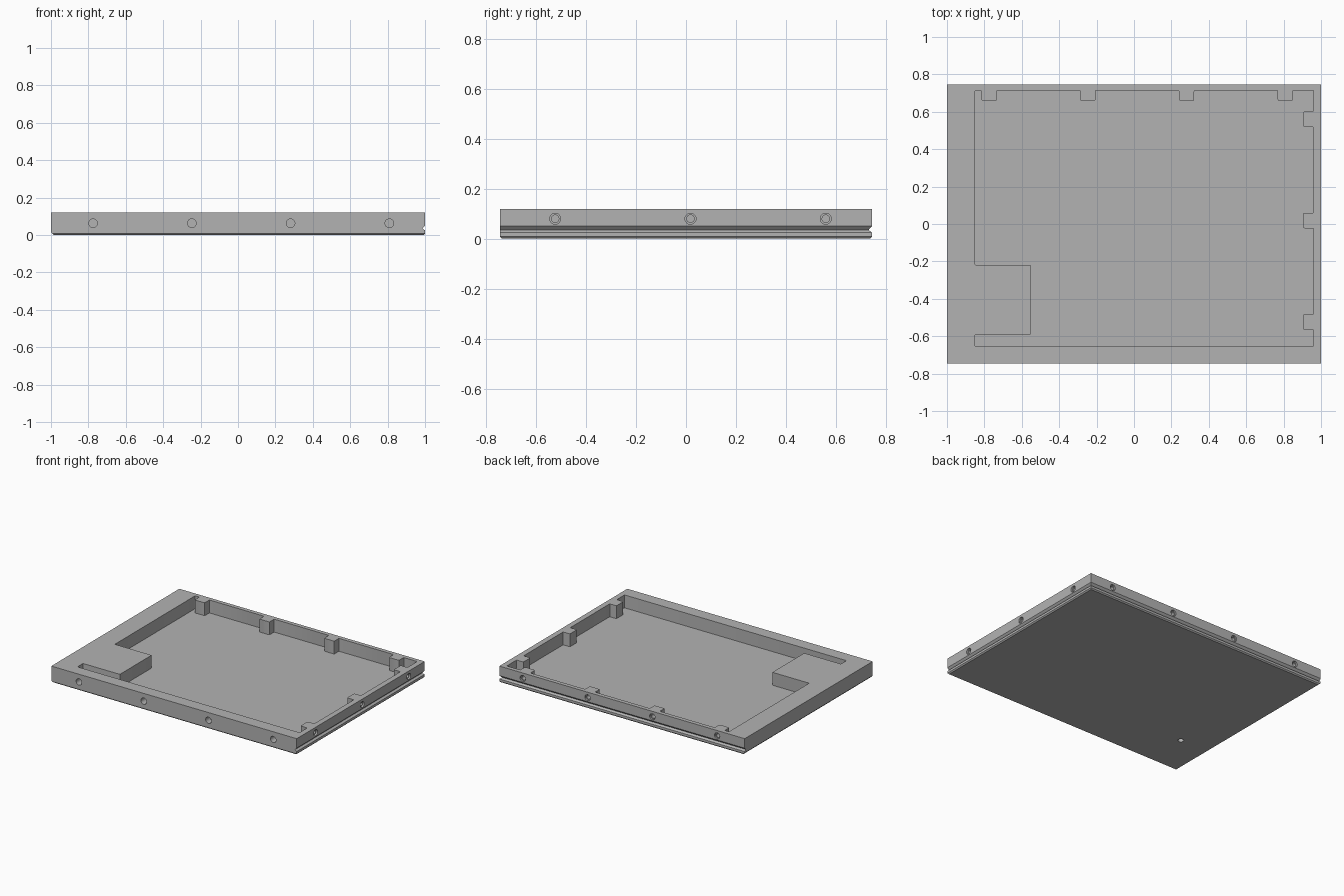
import bpy, bmesh, math
from mathutils import Matrix, Vector

cube = bpy.data.objects.get("Cube")
if cube:
    bpy.data.objects.remove(cube, do_unlink=True)

# Main sizes
HX, HY, TOP, FLOOR = 1.0, 0.745, 0.12, 0.025
LEFT, RIGHT, FRONT, BACK = -0.85, 0.96, -0.655, 0.715
BOSS, BOSS_HALF = 0.055, 0.041
HOLES_X = [-0.775 + 0.528 * i for i in range(4)]
HOLES_Y = [0.56 - 0.542 * i for i in range(3)]

grey = bpy.data.materials.new("plain_grey")
grey.use_nodes = True
colour = (0.45, 0.45, 0.45, 1)
grey.diffuse_color = colour
grey.node_tree.nodes["Principled BSDF"].inputs["Base Color"].default_value = colour


def finish(name, bm):
    bmesh.ops.recalc_face_normals(bm, faces=bm.faces)
    mesh = bpy.data.meshes.new(name)
    bm.to_mesh(mesh)
    bm.free()
    mesh.materials.append(grey)
    obj = bpy.data.objects.new(name, mesh)
    bpy.context.collection.objects.link(obj)
    return obj


def cut(body, cutter):
    mod = body.modifiers.new("cut", "BOOLEAN")
    mod.operation, mod.solver, mod.object = "DIFFERENCE", "EXACT", cutter
    bpy.context.view_layer.objects.active = body
    bpy.ops.object.modifier_apply(modifier=mod.name)
    bpy.data.objects.remove(cutter, do_unlink=True)


def drill(body, spot, axis, radius, depth):
    """Blind round hole, sunk along the axis from a point on the surface."""
    axis = Vector(axis)
    turn = axis.to_track_quat("Z", "Y").to_matrix().to_4x4()
    bm = bmesh.new()
    bmesh.ops.create_cone(bm, cap_ends=True, segments=32, radius1=radius, radius2=radius,
                          depth=depth * 2, matrix=Matrix.Translation(spot) @ turn)
    cut(body, finish("drill_cutter", bm))


# Body: stacked rectangles; each row is z, then insets at left, front, right and back edge
rows = [
    (0.0, 0.015, 0.008, 0.008, 0.008),
    (0.008, 0.007, 0, 0, 0),
    (0.015, 0, 0, 0, 0),
    (0.025, 0, 0, 0, 0),
    (0.035, 0, 0, 0.014, 0.014),
    (0.05, 0, 0, 0, 0),
    (TOP, 0, 0, 0, 0),
]
bm = bmesh.new()
rings = []
for z, w, s, e, n in rows:
    x0, x1, y0, y1 = -HX + w, HX - e, -HY + s, HY - n
    rings.append([bm.verts.new((x, y, z)) for x, y in ((x0, y0), (x1, y0), (x1, y1), (x0, y1))])
for low, high in zip(rings, rings[1:]):
    for i in range(4):
        j = (i + 1) % 4
        bm.faces.new((low[i], low[j], high[j], high[i]))
bm.faces.new(rings[0])
bm.faces.new(rings[-1])
tray = finish("tray_body", bm)

# Pocket outline, leaving bosses on two walls and a block at the left
outline = [(LEFT, FRONT), (RIGHT, FRONT)]
for y in reversed(HOLES_Y):
    a, b = y - BOSS_HALF, y + BOSS_HALF
    outline += [(RIGHT, a), (RIGHT - BOSS, a), (RIGHT - BOSS, b), (RIGHT, b)]
outline.append((RIGHT, BACK))
for x in reversed(HOLES_X):
    a, b = x + BOSS_HALF, x - BOSS_HALF
    outline += [(a, BACK), (a, BACK - BOSS), (b, BACK - BOSS), (b, BACK)]
outline += [(LEFT, BACK), (LEFT, -0.22), (-0.55, -0.22), (-0.55, -0.59), (LEFT, -0.59)]

bm = bmesh.new()
base = bm.faces.new([bm.verts.new((x, y, FLOOR)) for x, y in outline])
sides = bmesh.ops.extrude_face_region(bm, geom=[base])
bmesh.ops.translate(bm, vec=(0, 0, 0.2), verts=[v for v in sides["geom"] if isinstance(v, bmesh.types.BMVert)])
upright = [e for e in bm.edges if abs(e.verts[0].co.z - e.verts[1].co.z) > 0.1]
bmesh.ops.bevel(bm, geom=upright, offset=0.006, segments=2, profile=0.5, affect="EDGES")
cut(tray, finish("pocket_cutter", bm))

# Plain holes in the front, stepped holes in the right and back edges
for x in HOLES_X:
    drill(tray, (x, -HY, 0.063), (0, 1, 0), 0.023, 0.05)
stepped = [((x, HY, 0.08), (0, 1, 0)) for x in HOLES_X] + [((HX, y, 0.08), (1, 0, 0)) for y in HOLES_Y]
for spot, axis in stepped:
    drill(tray, spot, axis, 0.022, 0.012)
    drill(tray, spot, axis, 0.015, 0.06)

# Small hole in the underside, below the block
drill(tray, (-0.76, -0.42, 0), (0, 0, 1), 0.02, 0.06)

# Smooth the hole walls, keep the edges sharp
bpy.ops.object.select_all(action="DESELECT")
tray.select_set(True)
bpy.context.view_layer.objects.active = tray
bpy.ops.object.shade_smooth_by_angle(angle=math.radians(25))
